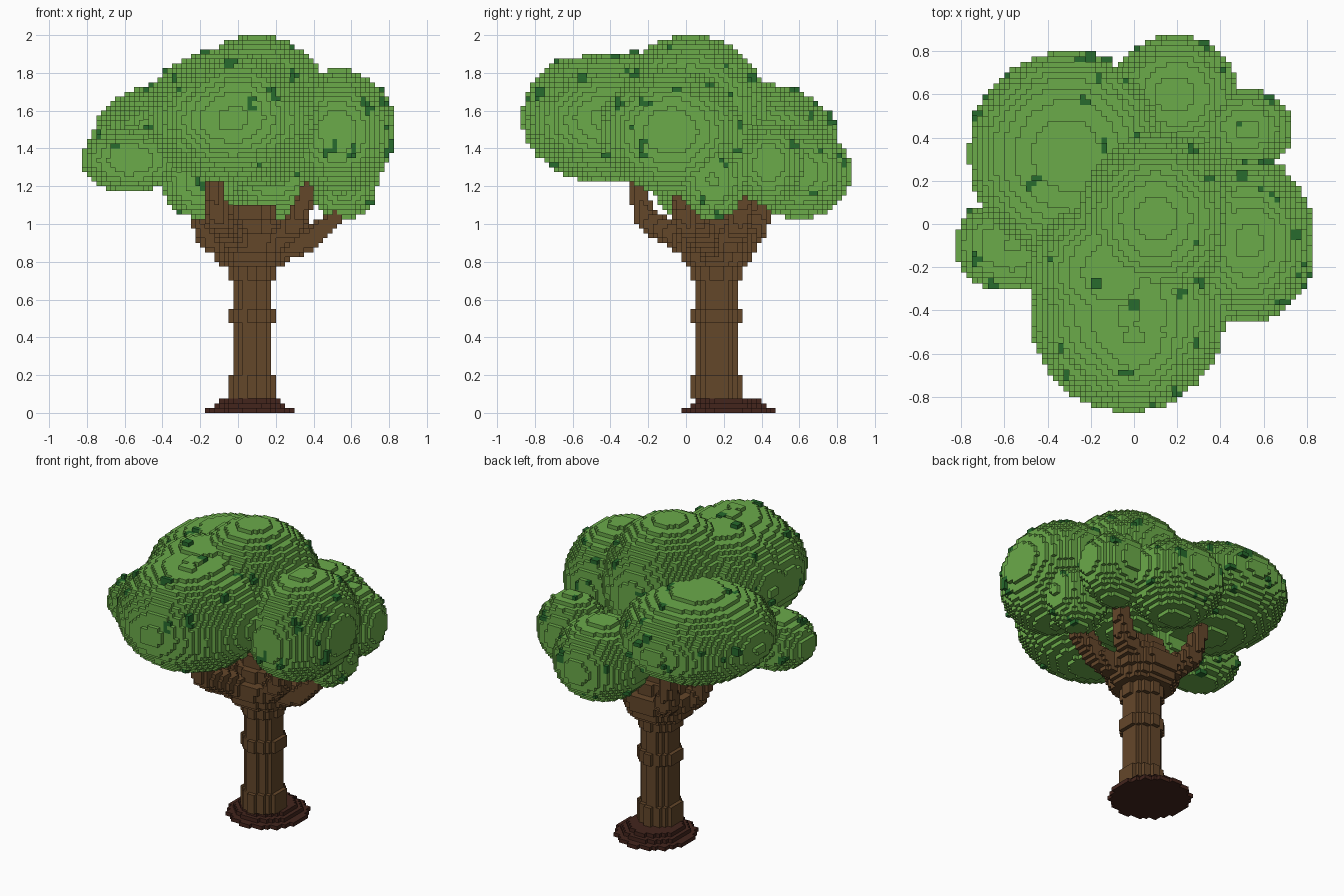
import bpy, bmesh, math, random
from mathutils import Vector

random.seed(7)
V = 0.025  # edge length of one block

cube = bpy.data.objects.get("Cube")
if cube:
    bpy.data.objects.remove(cube, do_unlink=True)


def material(name, rgb):
    m = bpy.data.materials.new(name)
    m.use_nodes = True
    m.diffuse_color = (*rgb, 1)
    m.node_tree.nodes["Principled BSDF"].inputs["Base Color"].default_value = (*rgb, 1)
    return m


leaf_green = material("leaf green", (0.147, 0.405, 0.068))
dark_leaf = material("dark leaf green", (0.02, 0.145, 0.026))
bark = material("bark brown", (0.127, 0.063, 0.023))
root_brown = material("root dark brown", (0.056, 0.018, 0.012))

cells = {}  # grid cell -> part name
SIDES = [(1, 0, 0), (-1, 0, 0), (0, 1, 0), (0, -1, 0), (0, 0, 1), (0, 0, -1)]


def add(a, b):
    return (a[0] + b[0], a[1] + b[1], a[2] + b[2])


def fill_ellipsoid(part, centre, radii):
    ranges = [range(math.floor((c - r) / V), math.ceil((c + r) / V) + 1)
              for c, r in zip(centre, radii)]
    for i in ranges[0]:
        for j in ranges[1]:
            for k in ranges[2]:
                p = ((i + .5) * V, (j + .5) * V, (k + .5) * V)
                if k >= 0 and sum(((a - c) / r) ** 2 for a, c, r in zip(p, centre, radii)) <= 1:
                    cells[(i, j, k)] = part


def fill_disc(part, cx, cy, r, z0, z1):
    n = math.ceil(r / V) + 1
    ci, cj = math.floor(cx / V), math.floor(cy / V)
    for k in range(round(z0 / V), round(z1 / V)):
        for i in range(ci - n, ci + n + 1):
            for j in range(cj - n, cj + n + 1):
                if math.hypot((i + .5) * V - cx, (j + .5) * V - cy) <= r:
                    cells[(i, j, k)] = part


def fill_branch(part, points, r0, r1):
    """Tapered limb: overlapping balls along a polyline."""
    segs = list(zip(points, points[1:]))
    for n, (a, b) in enumerate(segs):
        a, b = Vector(a), Vector(b)
        steps = math.ceil((b - a).length / V)
        for s in range(steps + 1):
            t = s / steps
            r = r0 + (r1 - r0) * (n + t) / len(segs)
            fill_ellipsoid(part, a.lerp(b, t), (r, r, r))


# Leaf clusters: centre, radii
CLUSTERS = [
    ((0.10, 0.02, 1.60), (0.39, 0.41, 0.40)),    # crown
    ((-0.03, -0.42, 1.555), (0.45, 0.45, 0.335)),  # front
    ((0.00, -0.52, 1.59), (0.33, 0.345, 0.30)),  # front, outer
    ((-0.10, -0.22, 1.575), (0.39, 0.38, 0.335)),  # front, inner
    ((0.53, -0.08, 1.49), (0.305, 0.38, 0.33)),  # right
    ((-0.31, 0.32, 1.48), (0.455, 0.475, 0.275)),  # back left
    ((-0.57, -0.10, 1.34), (0.265, 0.21, 0.175)),  # small left
    ((0.19, 0.60, 1.275), (0.295, 0.275, 0.25)),  # back
    ((0.52, 0.44, 1.32), (0.215, 0.185, 0.225)),  # small back right
    ((0.56, 0.14, 1.23), (0.18, 0.175, 0.205)),  # low right
    ((-0.20, 0.00, 1.22), (0.20, 0.18, 0.19)),   # low left
]
for centre, radii in CLUSTERS:
    fill_ellipsoid("leaf_canopy", centre, radii)


# Small dark clumps on the canopy surface
def clump(cell, d):
    spot = cell
    for _ in range(random.randint(3, 5)):
        cells[spot] = "dark_leaf_clumps"
        out = add(spot, d)
        if out not in cells and out[2] < 80 and abs(out[1]) < 34 and random.random() < .6:
            cells[out] = "dark_leaf_clumps"
        step = random.choice([s for s in SIDES if sum(a * b for a, b in zip(s, d)) == 0])
        if add(spot, step) in cells:
            spot = add(spot, step)


# Clump spots seen along an axis: (x, z) from -y, (y, z) from +x, (x, y) from +z
FRONT = [(.3, 1.95), (.29, 1.8), (-.31, 1.72), (.07, 1.64), (.16, 1.7), (-.73, 1.47),
         (-.47, 1.52), (-.64, 1.42), (.47, 1.38), (.59, 1.37), (.78, 1.36), (.1, 1.3),
         (-.22, 1.23), (.68, 1.78), (-.72, 1.62)]
RIGHT = [(-.37, 1.62), (-.28, 1.52), (-.22, 1.43), (.29, 1.52), (.28, 1.4), (.22, 1.3),
         (.2, 1.83), (-.8, 1.66), (-.05, 1.7), (.6, 1.42), (.72, 1.38), (.08, 1.15),
         (-.32, 1.8), (.8, 1.5), (.84, 1.3)]
TOP = [(-.24, .77), (0, .8), (.34, .82), (-.05, .65), (-.22, .56), (.02, .4), (-.14, .39),
       (-.44, .2), (.3, -.1), (.58, .16), (.66, .1), (.52, .3), (.64, .57), (-.19, -.29),
       (.29, -.57), (-.07, -.68), (-.35, -.6), (.08, -.83), (-.72, -.17), (-.39, -.17),
       (.78, -.2), (.65, -.36)]
for spots, axis, sign in [(FRONT, 1, -1), (RIGHT, 0, 1), (TOP, 2, 1)]:
    u, w = [a for a in range(3) if a != axis]
    d = tuple(sign if a == axis else 0 for a in range(3))
    for a, b in spots:
        ray = [c for c in cells if c[u] == math.floor(a / V) and c[w] == math.floor(b / V)]
        if ray:
            clump(max(ray, key=lambda c: c[axis] * sign), d)

hidden_sides = [(-1, 0, 0), (0, 1, 0)]
surface = sorted((c, d) for c in cells for d in hidden_sides if add(c, d) not in cells)
for c, d in random.sample(surface, 28):
    clump(c, d)

# Branches fanning out of the trunk top: tip, and how far out the bend sits
TX, TY = 0.07, 0.1625
LIMBS = [
    ((-0.13, -0.27, 1.24), .86), ((0.38, -0.05, 1.20), .75), ((0.51, 0.08, 1.03), .70),
    ((-0.22, 0.10, 1.03), .75), ((0.38, 0.32, 1.18), .75), ((-0.17, 0.42, 1.16), .82),
]
for (x, y, z), bend in LIMBS:
    knee = (TX + (x - TX) * bend, TY + (y - TY) * bend, 0.80 + (z - 0.80) * .5)
    fill_branch("branches", [(TX, TY, 0.82), knee, (x, y, z)], 0.085, 0.04)

# Trunk: radius, bottom, top
for r, z0, z1 in [(0.128, 0.075, 0.2), (0.107, 0.2, 0.7), (0.128, 0.475, 0.55),
                  (0.127, 0.7, 0.775), (0.175, 0.775, 0.8), (0.195, 0.8, 0.85),
                  (0.22, 0.85, 0.9), (0.225, 0.9, 0.95), (0.16, 0.95, 1.025),
                  (0.12, 1.025, 1.1)]:
    fill_disc("trunk", TX, TY, r, z0, z1)

# Stepped root base
for r, z0, z1 in [(0.24, 0, 0.025), (0.2, 0.025, 0.05), (0.165, 0.05, 0.075)]:
    fill_disc("root_base", 0.0625, 0.225, r, z0, z1)


def build(part, mat):
    """Mesh only the block faces that touch open air."""
    bm = bmesh.new()
    verts = {}

    def corner(p):
        if p not in verts:
            verts[p] = bm.verts.new([a * V for a in p])
        return verts[p]

    for c, owner in cells.items():
        if owner != part:
            continue
        for d in SIDES:
            if add(c, d) in cells:
                continue
            axis = [abs(a) for a in d].index(1)
            u, w = (axis + 1) % 3, (axis + 2) % 3
            quad = []
            for du, dw in ((0, 0), (1, 0), (1, 1), (0, 1)):
                p = list(c)
                p[axis] += d[axis] > 0
                p[u] += du
                p[w] += dw
                quad.append(corner(tuple(p)))
            bm.faces.new(quad if d[axis] > 0 else quad[::-1])
    mesh = bpy.data.meshes.new(part)
    bm.to_mesh(mesh)
    bm.free()
    mesh.materials.append(mat)
    bpy.context.scene.collection.objects.link(bpy.data.objects.new(part, mesh))


for part, mat in [("leaf_canopy", leaf_green), ("dark_leaf_clumps", dark_leaf),
                  ("branches", bark), ("trunk", bark), ("root_base", root_brown)]:
    build(part, mat)
